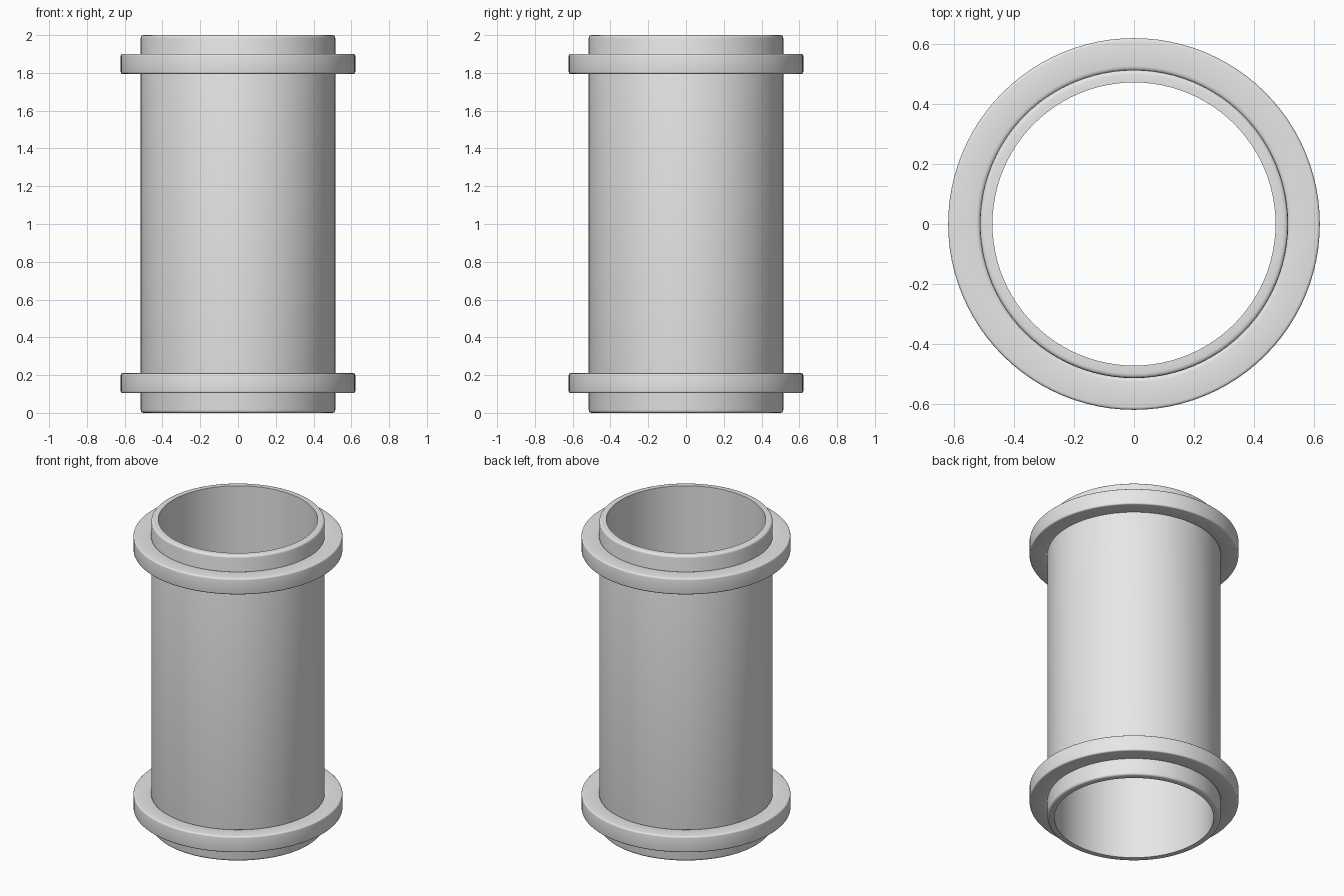
import bpy
import math

SEGMENTS = 96

cube = bpy.data.objects.get("Cube")
if cube:
    bpy.data.objects.remove(cube, do_unlink=True)

# Single grey material
grey = bpy.data.materials.new("plain_grey")
grey.use_nodes = True
colour = (0.8, 0.8, 0.8, 1.0)
grey.diffuse_color = colour
grey.node_tree.nodes["Principled BSDF"].inputs["Base Color"].default_value = colour


def rounded_profile(corners, steps=3):
    """Round each (radius, height, bevel) corner of a closed profile."""
    points = []
    for i, (r, z, bevel) in enumerate(corners):
        if not bevel:
            points.append((r, z))
            continue
        ends = []
        for nr, nz, _ in (corners[i - 1], corners[(i + 1) % len(corners)]):
            length = math.hypot(nr - r, nz - z)
            ends.append((r + (nr - r) * bevel / length, z + (nz - z) * bevel / length))
        (ar, az), (br, bz) = ends
        for k in range(steps + 1):
            t = k / steps
            a, c, b = (1 - t) ** 2, 2 * t * (1 - t), t * t
            points.append((a * ar + c * r + b * br, a * az + c * z + b * bz))
    return points


def lathe_ring(name, corners):
    """Turn a closed profile around the z axis."""
    profile = rounded_profile(corners)
    n = len(profile)
    verts, faces = [], []
    for s in range(SEGMENTS):
        angle = math.tau * s / SEGMENTS
        verts += [(r * math.cos(angle), r * math.sin(angle), z) for r, z in profile]
        t = (s + 1) % SEGMENTS
        for i in range(n):
            j = (i + 1) % n
            faces.append((s * n + i, t * n + i, t * n + j, s * n + j))
    mesh = bpy.data.meshes.new(name)
    mesh.from_pydata(verts, [], faces)
    mesh.materials.append(grey)
    obj = bpy.data.objects.new(name, mesh)
    bpy.context.collection.objects.link(obj)
    bpy.ops.object.select_all(action="DESELECT")
    obj.select_set(True)
    bpy.context.view_layer.objects.active = obj
    bpy.ops.object.shade_smooth_by_angle(angle=math.radians(35))
    return obj


# Hollow pipe with softened outer rims
lathe_ring("pipe", [(0.473, 0, 0), (0.515, 0, 0.015), (0.515, 2, 0.015), (0.473, 2, 0)])

# Flange collars near both ends, softened on every edge
for name, bottom in (("lower_flange", 0.105), ("upper_flange", 1.795)):
    top = bottom + 0.105
    lathe_ring(name, [(0.513, bottom, 0.015), (0.621, bottom, 0.01),
                      (0.621, top, 0.01), (0.513, top, 0.015)])
